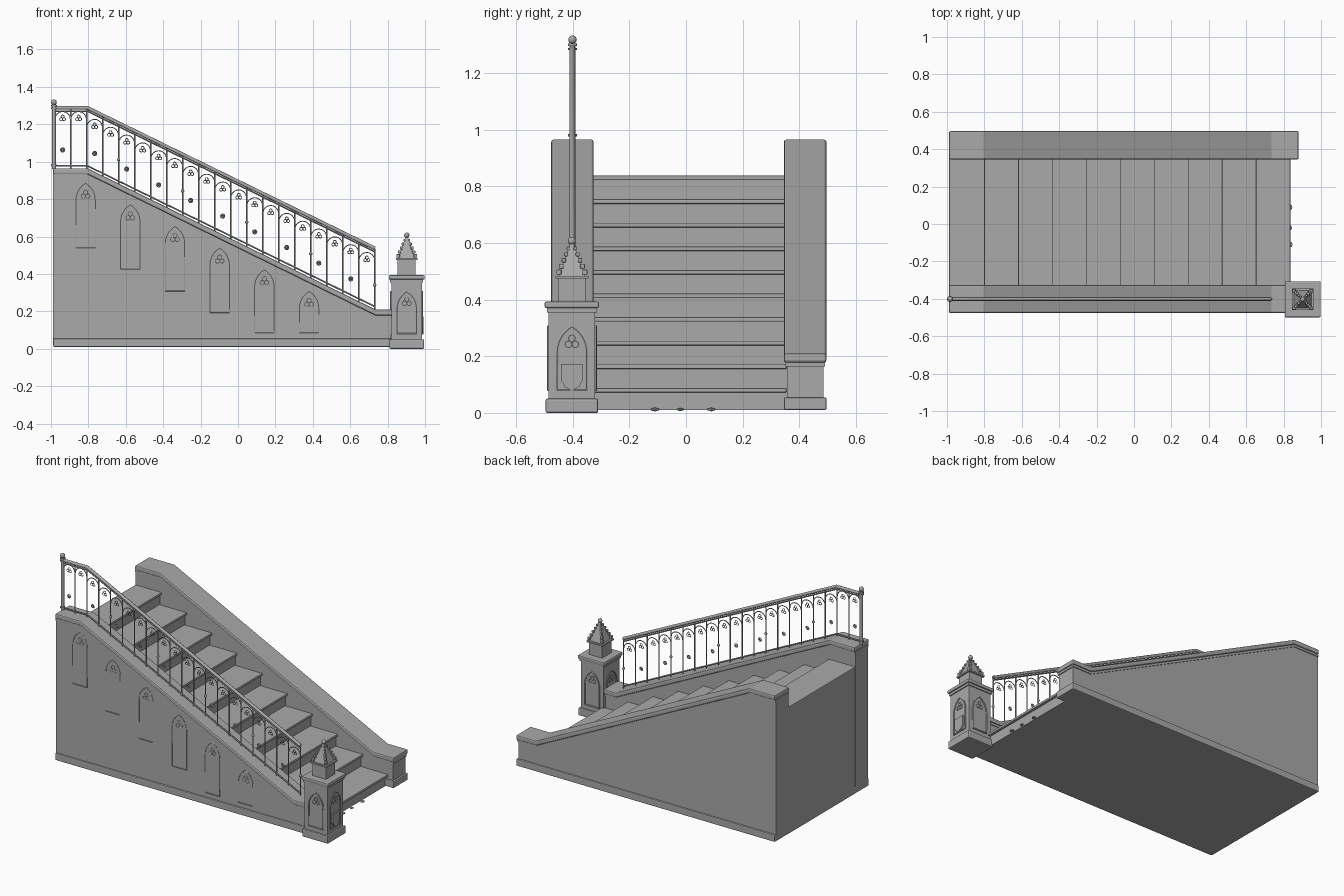
import bpy, bmesh, math
from mathutils import Matrix, Vector

if "Cube" in bpy.data.objects:
    bpy.data.objects.remove(bpy.data.objects["Cube"])

stone = bpy.data.materials.new("grey_stone")
stone.diffuse_color = (0.4, 0.4, 0.4, 1)
stone.use_nodes = True
stone.node_tree.nodes["Principled BSDF"].inputs["Base Color"].default_value = stone.diffuse_color


def finish(name, bm, bevel=0, smooth=False):
    bmesh.ops.recalc_face_normals(bm, faces=bm.faces)
    me = bpy.data.meshes.new(name)
    bm.to_mesh(me)
    bm.free()
    me.materials.append(stone)
    ob = bpy.data.objects.new(name, me)
    bpy.context.collection.objects.link(ob)
    if bevel:
        m = ob.modifiers.new("bevel", 'BEVEL')
        m.width, m.segments = bevel, 2
    if smooth:
        bpy.ops.object.select_all(action='DESELECT')
        ob.select_set(True)
        bpy.context.view_layer.objects.active = ob
        bpy.ops.object.shade_smooth_by_angle(angle=math.radians(40))
    return ob


def add_box(bm, x0, x1, y0, y1, z0, z1):
    m = Matrix.Translation(((x0 + x1) / 2, (y0 + y1) / 2, (z0 + z1) / 2))
    bmesh.ops.create_cube(bm, size=1, matrix=m @ Matrix.Diagonal((x1 - x0, y1 - y0, z1 - z0, 1)))


def box(name, *dims, bevel=0):
    bm = bmesh.new()
    add_box(bm, *dims)
    return finish(name, bm, bevel)


def prism(name, pts, y0, y1, bevel=0):
    """Extrude an xz outline along y."""
    bm = bmesh.new()
    f = bm.faces.new([bm.verts.new((x, y0, z)) for x, z in pts])
    r = bmesh.ops.extrude_face_region(bm, geom=[f])
    bmesh.ops.translate(bm, vec=(0, y1 - y0, 0), verts=[v for v in r['geom'] if isinstance(v, bmesh.types.BMVert)])
    return finish(name, bm, bevel)


def tubes(name, paths, radius, res=1):
    """Round bars along (points, closed) paths, joined in one mesh."""
    cu = bpy.data.curves.new(name, 'CURVE')
    cu.dimensions = '3D'
    cu.bevel_depth, cu.bevel_resolution, cu.use_fill_caps = radius, res, True
    for pts, closed in paths:
        s = cu.splines.new('POLY')
        s.points.add(len(pts) - 1)
        for p, q in zip(s.points, pts):
            p.co = (*q, 1)
        s.use_cyclic_u = closed
    cu.materials.append(stone)
    ob = bpy.data.objects.new(name, cu)
    bpy.context.collection.objects.link(ob)
    bpy.ops.object.select_all(action='DESELECT')
    ob.select_set(True)
    bpy.context.view_layer.objects.active = ob
    bpy.ops.object.convert(target='MESH')
    bpy.ops.object.shade_smooth_by_angle(angle=math.radians(50))


def ball(bm, c, r, seg=12):
    bmesh.ops.create_uvsphere(bm, u_segments=seg, v_segments=seg // 2 + 1, radius=r, matrix=Matrix.Translation(c))


def ring(u, z, r, n=10):
    return [(u + r * math.cos(2 * math.pi * i / n), z + r * math.sin(2 * math.pi * i / n)) for i in range(n)]


def trefoil(u, z, r):
    return [ring(u + r * math.cos(a), z + r * math.sin(a), r * 0.85)
            for a in (math.pi / 2, math.pi * 7 / 6, math.pi * 11 / 6)]


def lancet(u, z0, z1, w):
    """Pointed window outline, w is the half width."""
    arc = [(w * (2 * math.cos(t) - 1), w * 2 * math.sin(t)) for t in [i * math.pi / 18 for i in range(7)]]
    zs = z1 - w * math.sqrt(3)
    return ([(u - w, z0), (u + w, z0)] + [(u + a, zs + b) for a, b in arc]
            + [(u - a, zs + b) for a, b in arc[-2::-1]])


# Side walls with plinth, moulding and sloping coping
def slope(xe, dz):
    return [(-0.988, 0.965 + dz), (-0.805, 0.965 + dz), (0.735, 0.21 + dz), (xe, 0.21 + dz)]


def side_wall(label, y0, y1, xe):
    for part, top, low, d, bev in (("coping", 0, -0.032, 0, 0.008), ("moulding", -0.032, -0.046, 0.006, 0)):
        prism(label + "_" + part, slope(xe - d, top) + slope(xe - d, low)[::-1], y0 + d, y1 - d, bev)
    prism(label + "_wall", slope(xe - 0.012, -0.046) + [(xe - 0.012, 0.02), (-0.988, 0.02)], y0 + 0.011, y1 - 0.011)
    box(label + "_plinth", -0.988, xe, y0, y1, 0.01, 0.055, bevel=0.006)


side_wall("front_side", -0.476, -0.326, 0.83)
side_wall("back_side", 0.346, 0.496, 0.88)

# Ten steps: stepped body plus overhanging treads
N, RUN, RISE = 10, 0.1815, 0.0833
outline = [(-0.985, 0.01)]
for i in range(N):
    x = 0.82 - i * RUN
    outline += [(x, 0.01 if i == 0 else 0.078 + (i - 1) * RISE), (x, 0.078 + i * RISE)]
outline.append((-0.985, 0.078 + (N - 1) * RISE))
prism("stair_body", outline, -0.34, 0.36)
bm = bmesh.new()
for i in range(N):
    x = 0.836 - i * RUN
    add_box(bm, max(x - RUN - 0.02, -0.988), x, -0.335, 0.355, 0.072 + i * RISE, 0.088 + i * RISE)
finish("treads", bm, 0.004)

# Pebbles at the foot of the stairs
bm = bmesh.new()
for y, r in ((-0.11, 0.014), (-0.02, 0.011), (0.09, 0.013)):
    bmesh.ops.create_icosphere(bm, subdivisions=1, radius=r,
                               matrix=Matrix.Translation((0.835, y, 0.012)) @ Matrix.Diagonal((1, 1.2, 0.5, 1)))
finish("pebbles", bm)

# Newel post
CX, CY = 0.902, -0.403


def block(name, h, z0, z1, bevel=0):
    box(name, CX - h, CX + h, CY - h, CY + h, z0, z1, bevel=bevel)


block("newel_base", 0.093, 0.0, 0.05, 0.006)
block("newel_shaft", 0.082, 0.05, 0.37)
block("newel_neck", 0.088, 0.355, 0.37)
block("newel_cap", 0.096, 0.37, 0.393, 0.006)
block("pinnacle_block", 0.048, 0.393, 0.474)
block("pinnacle_eave", 0.058, 0.474, 0.484)
bm = bmesh.new()
bmesh.ops.create_cone(bm, cap_ends=True, segments=4, radius1=0.066, radius2=0.008, depth=0.116,
                      matrix=Matrix.Translation((CX, CY, 0.542)) @ Matrix.Rotation(math.pi / 4, 4, 'Z'))
finish("pinnacle_spire", bm)
bm = bmesh.new()
for sx in (-1, 1):
    for sy in (-1, 1):
        for k in range(5):
            t, s = 0.046 - 0.0085 * k, 0.009 - 0.0007 * k
            x, y, z = CX + sx * t, CY + sy * t, 0.497 + 0.021 * k
            add_box(bm, x - s, x + s, y - s, y + s, z - s, z + s)
finish("spire_crockets", bm, 0.003)
bm = bmesh.new()
ball(bm, (CX, CY, 0.607), 0.014)
finish("spire_ball", bm, smooth=True)

# Pointed panels on the newel faces, with a shield on the outer face
frames, foils = [], []
for k in range(4):
    def place(p, a=k * math.pi / 2):
        return Matrix.Rotation(a, 4, 'Z') @ Vector((p[0], -0.083, p[1])) + Vector((CX, CY, 0))
    frames.append(([place(p) for p in lancet(0, 0.08, 0.305, 0.052)], True))
    foils += [([place(p) for p in r], True) for r in trefoil(0, 0.25, 0.014)]
tubes("newel_panel_frames", frames, 0.005)
tubes("newel_trefoils", foils, 0.003)
bm = bmesh.new()
shield = [(-0.038, 0.172), (0.038, 0.172), (0.038, 0.115), (0.025, 0.092), (0, 0.078), (-0.025, 0.092), (-0.038, 0.115)]
f = bm.faces.new([bm.verts.new((CX + 0.08, CY + y, z)) for y, z in shield])
r = bmesh.ops.extrude_face_region(bm, geom=[f])
bmesh.ops.translate(bm, vec=(0.011, 0, 0), verts=[v for v in r['geom'] if isinstance(v, bmesh.types.BMVert)])
finish("newel_shield", bm)

# Blind pointed windows on the front wall
frames, foils = [], []
for i in range(6):
    x, top = -0.815 + 0.239 * i, 0.885 - 0.1156 * i
    frames.append(([(u, -0.465, z) for u, z in lancet(x, max(top - 0.345, 0.085), top, 0.052)], True))
    foils += [([(u, -0.465, z) for u, z in r], True) for r in trefoil(x, top - 0.062, 0.014)]
tubes("window_frames", frames, 0.003)
tubes("window_trefoils", foils, 0.0025)

# Iron railing
RY, STEP = -0.401, 0.0856


def rail_z(x, top):
    return (1.288 if top else 0.978) - max(0, x + 0.805) * (0.489 if top else 0.4895)


def rail(dz, top):
    return ([(x, RY, rail_z(x, top) + dz) for x in (-0.985, -0.805, 0.732)], False)


tubes("hand_rail", [rail(0, True)], 0.010, 2)
tubes("thin_rails", [rail(-0.018, True), rail(0, False)], 0.005)
bars, arches, foils, rosettes = [], [], [], []
knobs = bmesh.new()
for k in range(20):
    x = -0.895 + STEP * k
    bars.append(([(x, RY, rail_z(x, False) - 0.015), (x, RY, rail_z(x, True))], False))
    if k % 4 == 3:
        ball(knobs, (x, RY, rail_z(x, False) + 0.115), 0.009, 8)
    m = x - STEP / 2
    z = rail_z(m, True) - (0.062 if k < 2 else 0.085)
    arches.append(([(m + 0.0415 * math.cos(t), RY, z + 0.042 * math.sin(t))
                    for t in [j * math.pi / 12 for j in range(13)]], False))
    foils += [([(u, RY, w) for u, w in r], True) for r in trefoil(m, z + 0.006, 0.0095)]
    if k % 2 == 0:
        zr = rail_z(m, False) + 0.085
        rosettes += [([(u, RY, w) for u, w in ring(m, zr, q)], True) for q in (0.011, 0.005)]
tubes("balusters", bars, 0.0038)
tubes("railing_arches", arches, 0.0028)
tubes("railing_trefoils", foils, 0.0022, 0)
tubes("railing_rosettes", rosettes, 0.0028, 0)
finish("baluster_knobs", knobs, smooth=True)

# Top end post with ball
tubes("end_post", [([(-0.984, RY, 0.96), (-0.984, RY, 1.305)], False)], 0.011, 2)
bm = bmesh.new()
ball(bm, (-0.984, RY, 1.318), 0.015)
for z in (0.98, 1.285, 1.30):
    bmesh.ops.create_cone(bm, cap_ends=True, segments=12, radius1=0.016, radius2=0.016, depth=0.008,
                          matrix=Matrix.Translation((-0.984, RY, z)))
finish("end_post_trim", bm, smooth=True)
